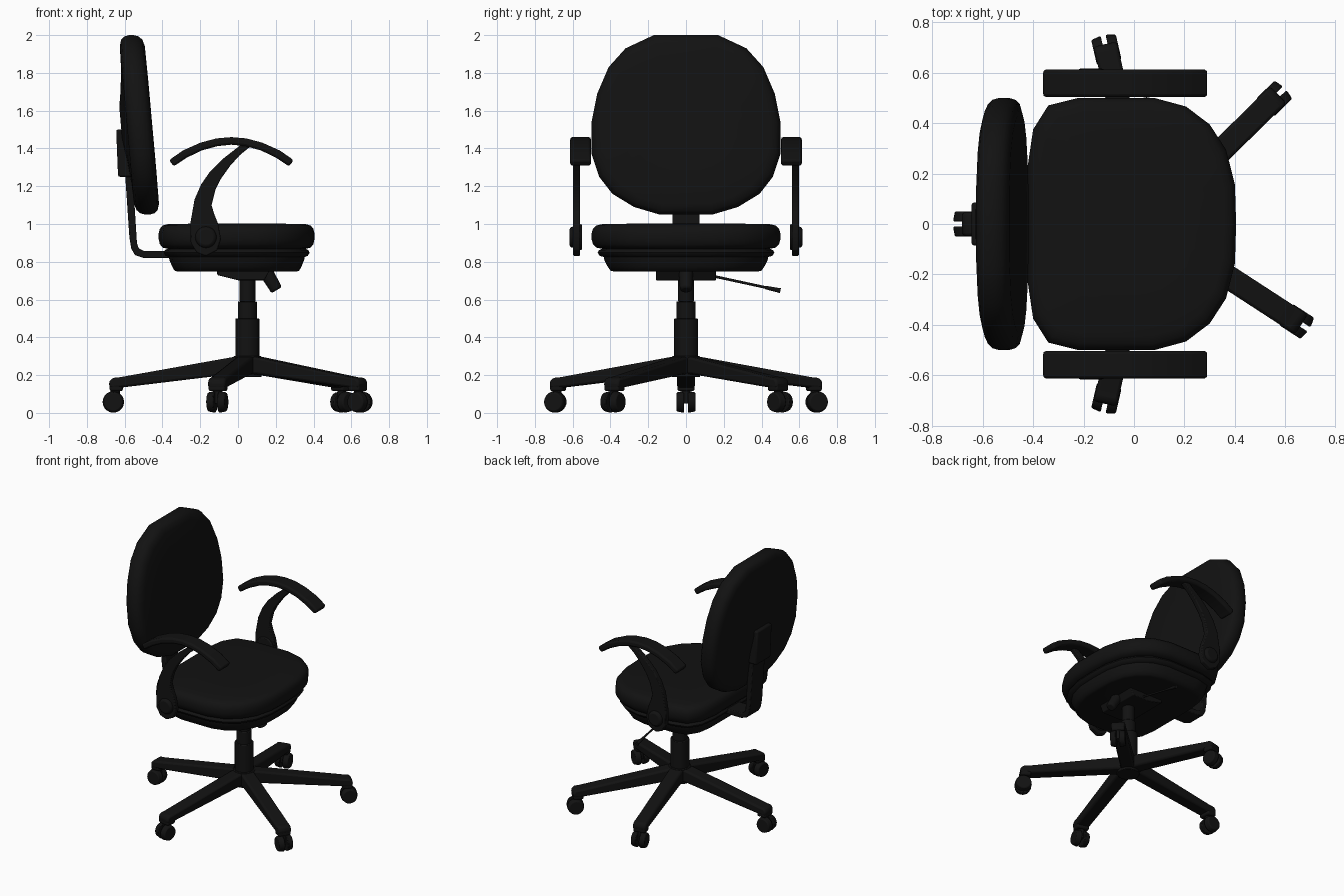
import bpy, bmesh, math
from mathutils import Vector, Matrix

black = bpy.data.materials.new("black")
black.diffuse_color = (0.006, 0.006, 0.006, 1)
CX = 0.05  # centre of the column and base


def finish(name, bm, bevel=0, angle=40):
    bmesh.ops.recalc_face_normals(bm, faces=bm.faces)
    me = bpy.data.meshes.new(name)
    bm.to_mesh(me)
    bm.free()
    ob = bpy.data.objects.new(name, me)
    bpy.context.collection.objects.link(ob)
    me.materials.append(black)
    if bevel:
        m = ob.modifiers.new("bevel", 'BEVEL')
        m.width, m.segments, m.limit_method = bevel, 2, 'ANGLE'
        m.angle_limit = math.radians(40)
    bpy.ops.object.select_all(action='DESELECT')
    ob.select_set(True)
    bpy.context.view_layer.objects.active = ob
    bpy.ops.object.shade_smooth_by_angle(angle=math.radians(angle))
    return ob


def loft(name, outline, levels, place, angle=50):
    """Stack scaled copies of an outline; place(u, v, h) gives the position."""
    bm = bmesh.new()
    rings = [[bm.verts.new(place(u * s, v * s, h)) for u, v in outline] for s, h in levels]
    n = len(outline)
    for a, b in zip(rings, rings[1:]):
        for i in range(n):
            j = (i + 1) % n
            bm.faces.new((a[i], a[j], b[j], b[i]))
    bm.faces.new(rings[0])
    bm.faces.new(rings[-1])
    return finish(name, bm, angle=angle)


def prism(name, pts, y0, y1, bevel=0.0, rot=None):
    """Extrude an x-z side profile along y."""
    bm = bmesh.new()
    a = [bm.verts.new((x, y0, z)) for x, z in pts]
    b = [bm.verts.new((x, y1, z)) for x, z in pts]
    n = len(pts)
    bm.faces.new(a)
    bm.faces.new(b)
    for i in range(n):
        j = (i + 1) % n
        bm.faces.new((a[i], a[j], b[j], b[i]))
    if rot:
        bm.transform(rot)
    return finish(name, bm, bevel)


def rod(name, p, q, r, r2=None, bevel=0.0, seg=20, rot=None):
    p, q = Vector(p), Vector(q)
    bm = bmesh.new()
    m = Matrix.Translation((p + q) / 2) @ (q - p).to_track_quat('Z', 'Y').to_matrix().to_4x4()
    bmesh.ops.create_cone(bm, cap_ends=True, segments=seg, radius1=r,
                          radius2=r if r2 is None else r2, depth=(q - p).length, matrix=m)
    if rot:
        bm.transform(rot)
    return finish(name, bm, bevel)


# Seat cushion and the pan below it
half = [(0.405, 0), (0.40, 0.157), (0.365, 0.295), (0.30, 0.395), (0.206, 0.466), (0.08, 0.50),
        (-0.06, 0.50), (-0.22, 0.50), (-0.34, 0.47), (-0.40, 0.375), (-0.42, 0.24), (-0.42, 0)]
seat_line = half + [(x, -y) for x, y in half[-2:0:-1]]
flat = lambda u, v, h: (u, v, h)
loft("seat_cushion", seat_line,
     [(0.88, 0.868), (0.95, 0.875), (0.985, 0.893), (1, 0.92), (1, 0.95), (0.985, 0.975),
      (0.95, 0.992), (0.88, 1.0), (0.5, 1.002)], flat)
loft("seat_pan", seat_line,
     [(0.76, 0.748), (0.80, 0.753), (0.83, 0.775), (0.865, 0.81), (0.87, 0.825), (0.915, 0.832),
      (0.935, 0.848), (0.92, 0.862), (0.88, 0.87)], flat)

# Backrest: leaning rounded cushion with a shallow bulge on the back
BZ = 1.525
side = [(0.17, 2.0), (0.32, 1.93), (0.41, 1.83), (0.47, 1.69), (0.5, 1.54), (0.5, 1.37),
        (0.46, 1.25), (0.39, 1.16), (0.275, 1.09), (0.14, 1.05)]
back_line = [(y, z - BZ) for y, z in side] + [(-y, z - BZ) for y, z in reversed(side)]
loft("backrest", back_line,
     [(0.2, -0.098), (0.4, -0.082), (0.65, -0.07), (0.88, -0.066), (0.95, -0.056), (0.985, -0.038),
      (1, -0.012), (1, 0.012), (0.985, 0.038), (0.95, 0.056), (0.88, 0.066), (0.5, 0.068)],
     lambda u, v, h: (-0.522 - 0.09 * v + h, u, BZ + v))

# Back bracket and bent support bar
prism("back_bracket", [(-0.645, 1.5), (-0.57, 1.5), (-0.55, 1.25), (-0.635, 1.25)], -0.085, 0.085, 0.01)
prism("back_bar", [(-0.60, 1.30), (-0.575, 0.93), (-0.565, 0.87), (-0.545, 0.835), (-0.50, 0.82),
                   (-0.30, 0.82), (-0.30, 0.858), (-0.50, 0.858), (-0.525, 0.87), (-0.535, 0.90),
                   (-0.56, 1.30)], -0.072, 0.072, 0.006)

# Armrests
top = [(-0.365, 1.338), (-0.29, 1.39), (-0.2, 1.43), (-0.115, 1.453), (-0.035, 1.46)]
low = [(-0.34, 1.305), (-0.27, 1.352), (-0.19, 1.39), (-0.11, 1.412), (-0.035, 1.42)]
flip = lambda pts: [(-0.07 - x, z) for x, z in reversed(pts[:-1])]
pad = top + flip(top) + list(reversed(low + flip(low)))
post = [(-0.17, 0.83), (-0.22, 0.85), (-0.25, 0.90), (-0.253, 1.0), (-0.23, 1.13), (-0.195, 1.21),
        (-0.15, 1.275), (-0.08, 1.345), (0.01, 1.415), (0.03, 1.44), (0.08, 1.43), (0.065, 1.41),
        (0.01, 1.365), (-0.04, 1.31), (-0.09, 1.24), (-0.12, 1.18), (-0.14, 1.10), (-0.125, 1.05),
        (-0.105, 1.0), (-0.09, 0.92), (-0.11, 0.86)]
for s, tag in ((-1, "front"), (1, "rear")):
    prism("arm_pad_" + tag, pad, s * 0.503, s * 0.613, 0.012)
    prism("arm_post_" + tag, post, s * 0.56, s * 0.597, 0.006)
    rod("arm_knob_" + tag, (-0.17, s * 0.55, 0.93), (-0.17, s * 0.617, 0.93), 0.072, 0.05, 0.01)

# Mechanism under the seat: bracket, tilt knob and lever
prism("mechanism", [(-0.11, 0.76), (-0.11, 0.73), (0.0, 0.702), (0.14, 0.702), (0.17, 0.76)],
      -0.16, 0.16, 0.005)
rod("tilt_knob", (0.14, 0, 0.76), (0.205, 0, 0.65), 0.038, 0.032, 0.01)
rod("lever", (CX, 0.13, 0.727), (CX, 0.44, 0.66), 0.007, seg=10)
rod("lever_grip", (CX, 0.42, 0.664), (CX, 0.5, 0.647), 0.009, 0.013, seg=10)

# Gas column and hub
for name, z0, z1, r in (("column_top", 0.59, 0.72, 0.042), ("column_middle", 0.49, 0.59, 0.05),
                        ("column_sleeve", 0.22, 0.5, 0.063), ("hub", 0.19, 0.3, 0.075)):
    rod(name, (CX, 0, z0), (CX, 0, z1), r, bevel=0.004, seg=24)

# Five legs with twin-wheel castors
leg = [(0.0, 0.20), (0.08, 0.205), (0.66, 0.135), (0.73, 0.13), (0.733, 0.165), (0.715, 0.185),
       (0.68, 0.188), (0.08, 0.295), (0.0, 0.297)]
for i, deg in enumerate((-33, 44.5, 103, 180, 257)):
    m = Matrix.Translation((CX, 0, 0)) @ Matrix.Rotation(math.radians(deg), 4, 'Z')
    prism(f"leg_{i}", leg, -0.047, 0.047, 0.012, m)
    rod(f"castor_stem_{i}", (0.70, 0, 0.05), (0.70, 0, 0.16), 0.024, rot=m)
    prism(f"castor_hood_{i}", [(0.66, 0.115), (0.73, 0.115), (0.73, 0.15), (0.66, 0.15)],
          -0.045, 0.045, 0.01, m)
    for s in (-1, 1):
        rod(f"castor_wheel_{i}_{s}", (0.71, s * 0.01, 0.058), (0.71, s * 0.05, 0.058),
            0.058, 0.05, 0.006, rot=m)
